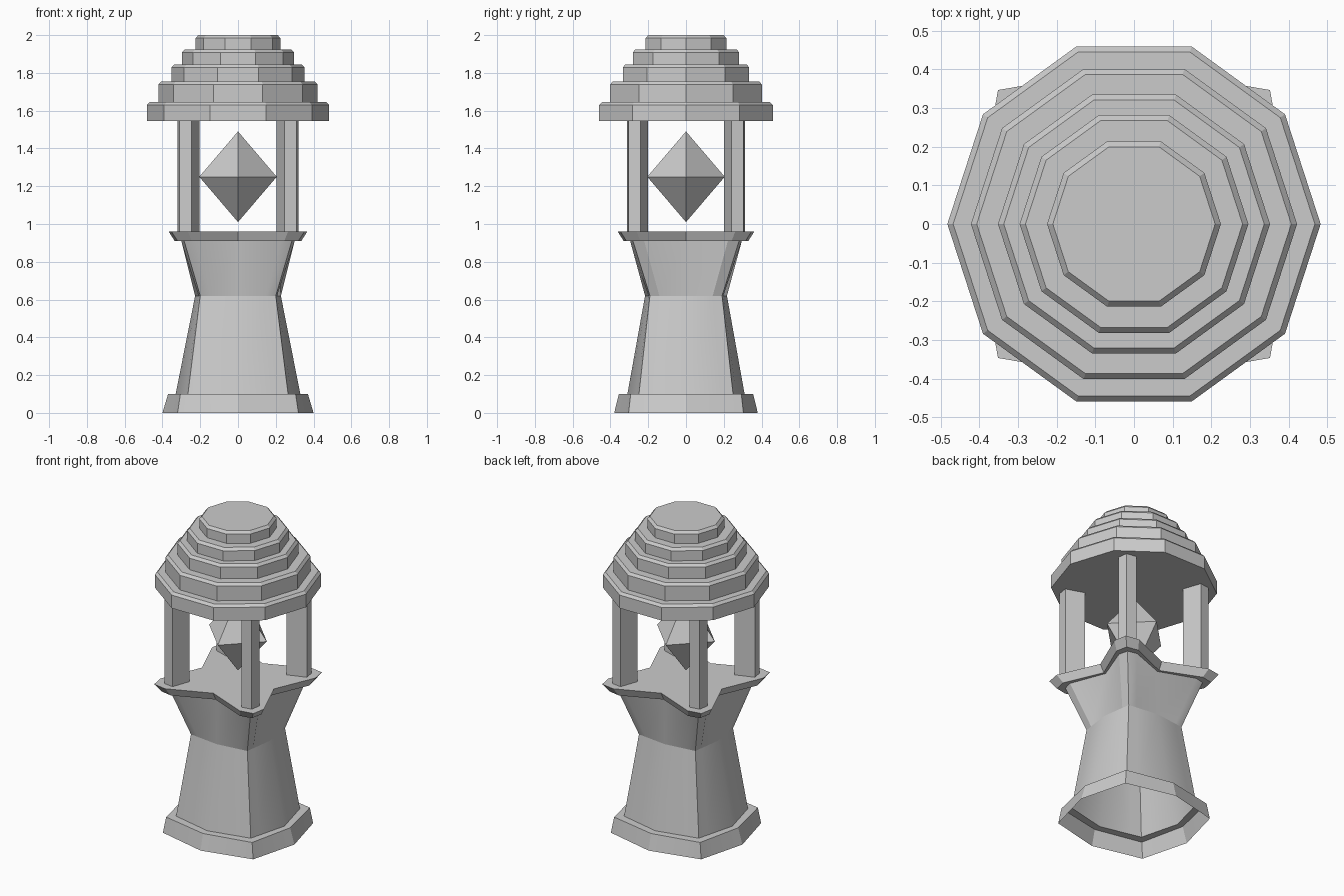
import bpy, math

if "Cube" in bpy.data.objects:
    bpy.data.objects.remove(bpy.data.objects["Cube"])


def make(name, rings, cap_bottom=True, cap_top=True):
    """Loft a list of equal-length point rings (bottom to top, counter-clockwise)."""
    n = len(rings[0])
    verts = [p for ring in rings for p in ring]
    faces = []
    for r in range(len(rings) - 1):
        for i in range(n):
            j = (i + 1) % n
            faces.append((r * n + i, r * n + j, (r + 1) * n + j, (r + 1) * n + i))
    if cap_bottom:
        faces.append(tuple(reversed(range(n))))
    if cap_top:
        faces.append(tuple(range(len(verts) - n, len(verts))))
    mesh = bpy.data.meshes.new(name)
    mesh.from_pydata(verts, [], faces)
    obj = bpy.data.objects.new(name, mesh)
    bpy.context.collection.objects.link(obj)
    return obj


def lobed(z, mid, tip, ys, shoulder=None):
    """16-point four-cornered ring: side middle, shoulder, corner tip, shoulder."""
    s, h = shoulder or (mid + (tip - mid) * 0.74, tip * 0.74)
    pts = []
    for k in range(4):
        c, d = [(1, 0), (0, 1), (-1, 0), (0, -1)][k]
        for x, y in ((mid, 0), (s, h), (tip, tip), (h, s)):
            pts.append((x * c - y * d, (x * d + y * c) * ys, z))
    return pts


def smooth(obj, angle):
    bpy.ops.object.select_all(action='DESELECT')
    obj.select_set(True)
    bpy.context.view_layer.objects.active = obj
    bpy.ops.object.shade_smooth_by_angle(angle=math.radians(angle))


# Hollow pedestal: plinth, ledge and waisted body, open underneath
pedestal = make("pedestal", [
    lobed(0.0, 0.40, 0.32, 0.95),
    lobed(0.10, 0.37, 0.305, 0.96),
    lobed(0.10, 0.33, 0.265, 0.94),
    lobed(0.62, 0.227, 0.20, 0.955),
    lobed(0.91, 0.215, 0.285, 0.985, (0.30, 0.225)),
], cap_bottom=False, cap_top=False)
smooth(pedestal, 24)

# Flared platform with concave sides
make("platform", [
    lobed(0.91, 0.23, 0.32, 0.985, (0.335, 0.245)),
    lobed(0.96, 0.255, 0.352, 0.985, (0.367, 0.265)),
])

# Four kite-section posts
for k, (sx, sy) in enumerate(((1, 1), (-1, 1), (-1, -1), (1, -1))):
    kite = [(0.205, 0.205), (0.32, 0.245), (0.31, 0.31), (0.245, 0.32)]
    if sx * sy < 0:
        kite.reverse()
    make(f"post_{k + 1}", [[(x * sx, y * sy * 0.98, z) for x, y in kite]
                           for z in (0.955, 1.55)])

# Floating eight-sided crystal
crystal_verts = [(0.205, 0, 1.25), (0, 0.205, 1.25), (-0.205, 0, 1.25),
                 (0, -0.205, 1.25), (0, 0, 1.49), (0, 0, 1.01)]
crystal_faces = []
for i in range(4):
    j = (i + 1) % 4
    crystal_faces += [(i, j, 4), (j, i, 5)]
crystal_mesh = bpy.data.meshes.new("crystal")
crystal_mesh.from_pydata(crystal_verts, [], crystal_faces)
bpy.context.collection.objects.link(bpy.data.objects.new("crystal", crystal_mesh))

# Stepped ten-sided roof with a chamfer on each tier
profile = []
z = 1.545
for radius, top in ((0.483, 1.645), (0.422, 1.755), (0.352, 1.845), (0.296, 1.925), (0.225, 2.0)):
    profile += [(radius, z), (radius, top - 0.016), (radius - 0.015, top)]
    z = top
make("stepped_roof", [[(r * math.cos(math.tau * i / 10), r * math.sin(math.tau * i / 10), h)
                       for i in range(10)] for r, h in profile])
